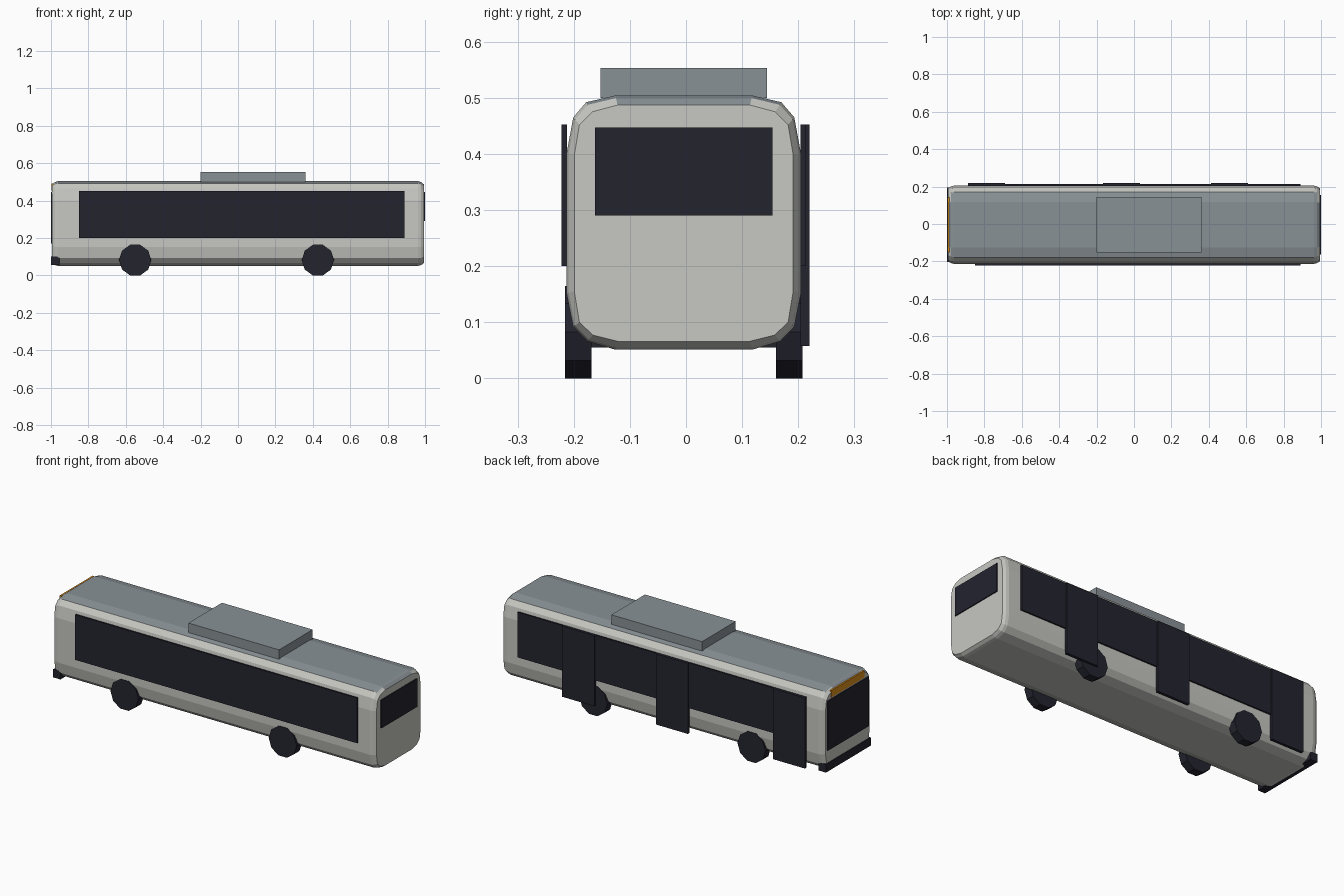
import bpy, bmesh, math

if "Cube" in bpy.data.objects:
    bpy.data.objects.remove(bpy.data.objects["Cube"])

CY = -0.004  # centre line of the bus body


def mat(name, col):
    m = bpy.data.materials.new(name)
    m.diffuse_color = (*col, 1)
    m.use_nodes = True
    m.node_tree.nodes["Principled BSDF"].inputs["Base Color"].default_value = m.diffuse_color
    return m


BODY = mat("light grey paint", (0.57, 0.57, 0.54))
ROOF = mat("roof grey", (0.25, 0.285, 0.305))
DARK = mat("dark glass and rubber", (0.017, 0.017, 0.028))
AMBER = mat("amber sign", (0.70, 0.27, 0.01))


def finish(name, bm, *mats):
    bmesh.ops.recalc_face_normals(bm, faces=bm.faces)
    me = bpy.data.meshes.new(name)
    bm.to_mesh(me)
    bm.free()
    for m in mats:
        me.materials.append(m)
    ob = bpy.data.objects.new(name, me)
    bpy.context.collection.objects.link(ob)
    return ob


def box(name, x, y, z, m):
    bm = bmesh.new()
    bmesh.ops.create_cube(bm, size=1)
    for v in bm.verts:
        for i, (a, b) in enumerate((x, y, z)):
            v.co[i] = a if v.co[i] < 0 else b
    return finish(name, bm, m)


# Body: rounded section lofted along x, with softened ends
outer = [(0.209, 0.152), (0.209, 0.40), (0.197, 0.465), (0.174, 0.492), (0.122, 0.504)]
outer = [(0.122, 0.051), (0.172, 0.066), (0.197, 0.092)] + outer
inner = [(0.118, 0.066), (0.162, 0.077), (0.186, 0.10), (0.195, 0.155),
         (0.195, 0.398), (0.186, 0.452), (0.163, 0.475), (0.118, 0.487)]


def ring(t):
    half = [(a[0] + (b[0] - a[0]) * t, a[1] + (b[1] - a[1]) * t) for a, b in zip(outer, inner)]
    return half + [(-y, z) for y, z in reversed(half)]


bm = bmesh.new()
rings = []
for x, t in ((-0.995, 1), (-0.979, 0.27), (-0.963, 0), (0.963, 0), (0.979, 0.27), (0.994, 1)):
    rings.append([bm.verts.new((x, CY + y, z)) for y, z in ring(t)])
for a, b in zip(rings, rings[1:]):
    n = len(a)
    for i in range(n):
        j = (i + 1) % n
        bm.faces.new((a[i], a[j], b[j], b[i]))
bm.faces.new(rings[0])
bm.faces.new(rings[-1])
bmesh.ops.recalc_face_normals(bm, faces=bm.faces)
# Upward faces take the roof colour
for f in bm.faces:
    f.normal_update()
    f.material_index = 1 if f.normal.z > 0.75 else 0
finish("bus_body", bm, BODY, ROOF)

# Roof unit
box("roof_unit", (-0.2, 0.36), (CY - 0.148, CY + 0.148), (0.50, 0.553), ROOF)

# Side window bands
box("side_window_near", (-0.85, 0.89), (-0.2215, -0.2125), (0.2, 0.452), DARK)
box("side_window_far", (-0.85, 0.89), (0.2045, 0.2135), (0.2, 0.452), DARK)

# Doors on the far side
for i, x in enumerate((-0.888, -0.166, 0.412)):
    box(f"door_{i + 1}", (x, x + 0.198), (0.2045, 0.2205), (0.058, 0.452), DARK)

# End windows, destination sign and bumper
box("windshield", (-1.0, -0.992), (CY - 0.18, CY + 0.18), (0.17, 0.447), DARK)
box("rear_window", (0.992, 1.0), (CY - 0.158, CY + 0.158), (0.29, 0.447), DARK)
box("destination_sign", (-0.997, -0.987), (CY - 0.145, CY + 0.145), (0.454, 0.492), AMBER)
box("front_bumper", (-1.0, -0.955), (CY - 0.198, CY + 0.198), (0.055, 0.1), DARK)

# Wheels: ten-sided cylinders resting on the ground
R = 0.0864
H = R * math.cos(math.pi / 10)
for axle, x in (("front", -0.55), ("rear", 0.427)):
    for side, y0 in (("near", -0.216), ("far", 0.16)):
        bm = bmesh.new()
        loops = []
        for y in (y0, y0 + 0.048):
            loops.append([bm.verts.new((x + R * math.cos(k * math.pi / 5), y,
                                        H + R * math.sin(k * math.pi / 5))) for k in range(10)])
        a, b = loops
        for k in range(10):
            j = (k + 1) % 10
            bm.faces.new((a[k], a[j], b[j], b[k]))
        bm.faces.new(a)
        bm.faces.new(b)
        finish(f"{axle}_wheel_{side}", bm, DARK)
